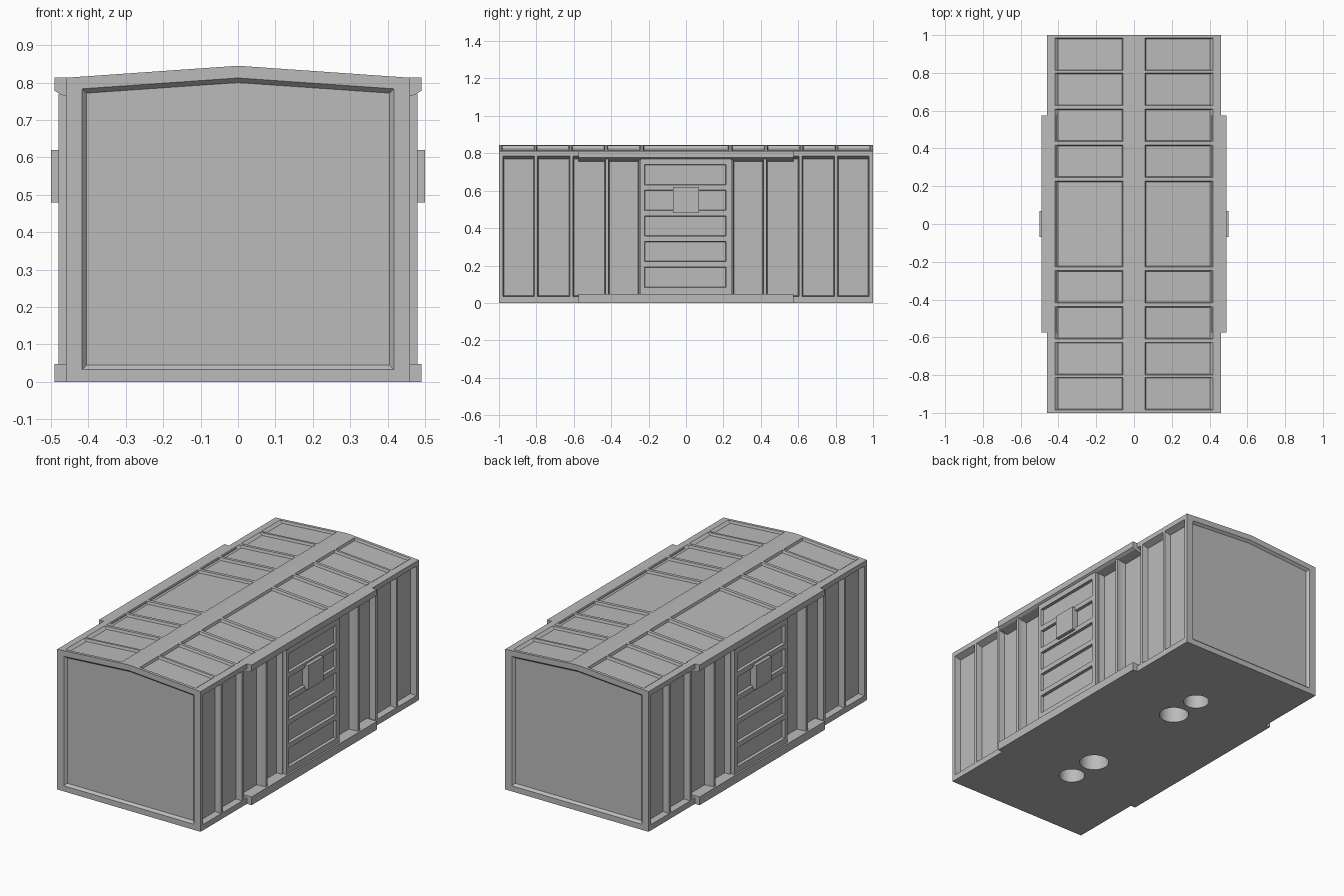
import bpy, bmesh, math
from mathutils import Matrix

old = bpy.data.objects.get("Cube")
if old:
    bpy.data.objects.remove(old, do_unlink=True)

grey = bpy.data.materials.new("plain grey")
grey.use_nodes = True
grey.diffuse_color = (0.5, 0.5, 0.5, 1)
grey.node_tree.nodes["Principled BSDF"].inputs["Base Color"].default_value = (0.5, 0.5, 0.5, 1)

SIDES = (1, -1)
HALF_W, FLOOR_X, EAVE, RIDGE = 0.46, 0.425, 0.813, 0.845


def hull(bm, points):
    """Add a convex solid spanning the points."""
    part = bmesh.new()
    verts = [part.verts.new(p) for p in points]
    bmesh.ops.convex_hull(part, input=verts)
    bmesh.ops.dissolve_limit(part, angle_limit=0.01, verts=part.verts, edges=part.edges)
    bmesh.ops.recalc_face_normals(part, faces=part.faces)
    mesh = bpy.data.meshes.new("temp")
    part.to_mesh(mesh)
    part.free()
    bm.from_mesh(mesh)
    bpy.data.meshes.remove(mesh)


def prism(bm, profile, y0, y1):
    """Extrude an x-z profile along y."""
    hull(bm, [(x, y, z) for y in (y0, y1) for x, z in profile])


def box(bm, x0, x1, y0, y1, z0, z1):
    prism(bm, [(x0, z0), (x1, z0), (x1, z1), (x0, z1)], y0, y1)


def side_pocket(bm, s, x_out, x_in, y0, y1, z0, z1, bevel, top_bevel):
    """Tapered cutter that enters a side wall."""
    pts = [(s * x_out, y, z) for y in (y0, y1) for z in (z0, z1)]
    pts += [(s * x_in, y, z) for y in (y0 + bevel, y1 - bevel)
            for z in (z0 + bevel, z1 - top_bevel)]
    hull(bm, pts)


def make(name, bm):
    mesh = bpy.data.meshes.new(name)
    bm.to_mesh(mesh)
    bm.free()
    mesh.materials.append(grey)
    obj = bpy.data.objects.new(name, mesh)
    bpy.context.collection.objects.link(obj)
    return obj


def carve(obj, cutter):
    """Subtract the cutter, then discard it."""
    cutter.hide_render = True
    mod = obj.modifiers.new("carve", 'BOOLEAN')
    mod.operation, mod.solver, mod.object = 'DIFFERENCE', 'EXACT', cutter
    graph = bpy.context.evaluated_depsgraph_get()
    mesh = bpy.data.meshes.new_from_object(obj.evaluated_get(graph))
    obj.modifiers.clear()
    obj.data = mesh
    mesh.materials.clear()
    mesh.materials.append(grey)
    bpy.data.objects.remove(cutter, do_unlink=True)


def roof_z(x):
    return RIDGE - (RIDGE - EAVE) / HALF_W * abs(x)


# Body with a shallow gable roof
bm = bmesh.new()
prism(bm, [(-HALF_W, 0), (HALF_W, 0), (HALF_W, EAVE), (0, RIDGE), (-HALF_W, EAVE)], -1, 1)
body = make("body", bm)

cut = bmesh.new()
bays = [(0.25, 0.415), (0.43, 0.605), (0.62, 0.795), (0.81, 0.98)]
for s in SIDES:
    for t in SIDES:
        for a, b in bays:
            # Wall bays between the ribs
            y0, y1 = sorted((a * t, b * t))
            side_pocket(cut, s, HALF_W + 0.005, FLOOR_X, y0, y1, 0.033, 0.787, 0.006, 0.018)
    # Roof panels either side of the ridge walk
    roof_bays = [(-0.228, 0.228)] + [tuple(sorted((a * t, b * t)))
                 for t in SIDES for a, b in ((0.245, 0.42), (0.435, 0.61), (0.625, 0.8), (0.81, 0.985))]
    for y0, y1 in roof_bays:
        top = [(s * x, y, roof_z(x) + 0.005) for x in (0.057, 0.425) for y in (y0, y1)]
        low = [(s * x, y, roof_z(x) - 0.014) for x in (0.063, 0.402)
               for y in (y0 + 0.006, y1 - 0.006)]
        hull(cut, top + low)

# Sunken end walls
for t in SIDES:
    pts = []
    for y, w, low, drop in ((1.003, 0.42, 0.03, 0.03), (0.986, 0.405, 0.045, 0.045)):
        pts += [(-w, t * y, low), (w, t * y, low), (w, t * y, roof_z(w) - drop),
                (0, t * y, RIDGE - drop), (-w, t * y, roof_z(w) - drop)]
    hull(cut, pts)

# Round sockets in the floor
for t in SIDES:
    for y, r in ((0.34, 0.08), (0.53, 0.07)):
        bmesh.ops.create_cone(cut, cap_ends=True, segments=32, radius1=r, radius2=r, depth=0.24,
                              matrix=Matrix.Translation((0, t * y, 0)))
carve(body, make("body_cutter", cut))

for s, label in ((1, "left"), (-1, "right")):
    # Wide sill and eave rails at mid length
    bm = bmesh.new()
    box(bm, s * 0.41, s * 0.49, -0.575, 0.575, 0, 0.048)
    make(label + "_sill_rail", bm)
    bm = bmesh.new()
    rail = [(0.41, 0.755), (0.425, 0.755), (0.475, 0.768), (0.49, 0.778), (0.49, EAVE), (0.41, EAVE)]
    prism(bm, [(s * x, z) for x, z in rail], -0.575, 0.575)
    make(label + "_eave_rail", bm)

    # Posts beside the door
    for t, end in ((1, "back"), (-1, "front")):
        bm = bmesh.new()
        y0, y1 = sorted((t * 0.414, t * 0.431))
        box(bm, s * 0.41, s * 0.48, y0, y1, 0.04, 0.77)
        make(f"{label}_{end}_post", bm)

    # Sliding door with five pressed panels
    bm = bmesh.new()
    box(bm, s * 0.41, s * 0.48, -0.243, 0.243, 0.04, 0.77)
    door = make(label + "_door", bm)
    cut = bmesh.new()
    for i in range(5):
        z = 0.083 + i * 0.137
        side_pocket(cut, s, 0.483, 0.464, -0.222, 0.215, z, z + 0.109, 0.003, 0.003)
    carve(door, make("door_cutter", cut))

    # Door latch box
    bm = bmesh.new()
    box(bm, s * 0.45, s * 0.5, -0.07, 0.07, 0.48, 0.62)
    make(label + "_latch_box", bm)

# Smooth only the round sockets
bpy.ops.object.select_all(action='DESELECT')
body.select_set(True)
bpy.context.view_layer.objects.active = body
bpy.ops.object.shade_smooth_by_angle(angle=math.radians(20))
